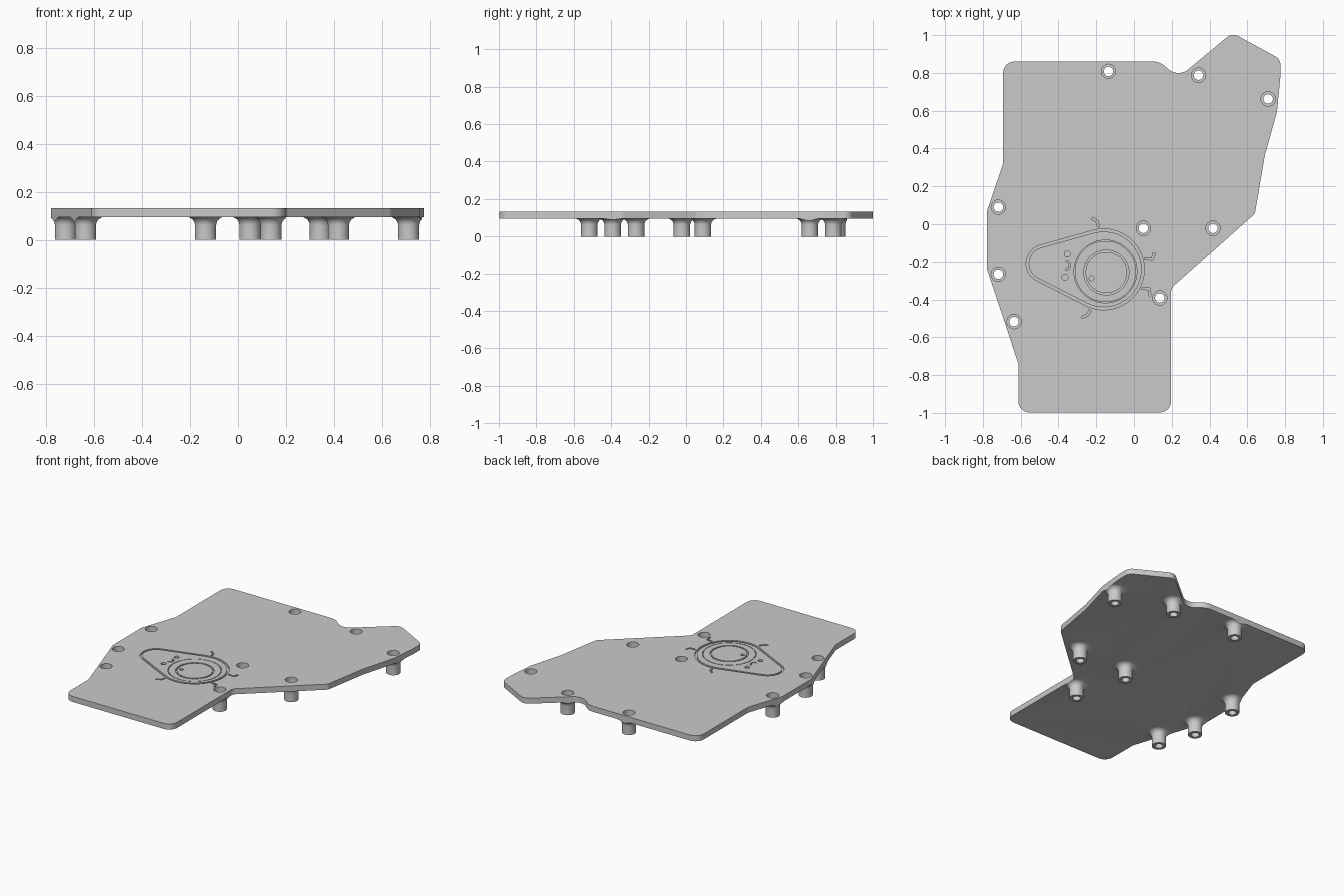
import bpy, bmesh
from math import cos, sin, pi, tan, radians, acos
from mathutils import Vector

if "Cube" in bpy.data.objects:
    bpy.data.objects.remove(bpy.data.objects["Cube"], do_unlink=True)

TOP, UNDER = 0.133, 0.095
grey = bpy.data.materials.new("plain_grey")
grey.use_nodes = True
grey.diffuse_color = (0.59, 0.59, 0.59, 1)
grey.node_tree.nodes["Principled BSDF"].inputs["Base Color"].default_value = grey.diffuse_color


def make_object(name, bm):
    bmesh.ops.recalc_face_normals(bm, faces=bm.faces)
    mesh = bpy.data.meshes.new(name)
    bm.to_mesh(mesh)
    bm.free()
    mesh.materials.append(grey)
    ob = bpy.data.objects.new(name, mesh)
    bpy.context.collection.objects.link(ob)
    return ob


def combine(target, tool, operation):
    mod = target.modifiers.new("cut", 'BOOLEAN')
    mod.object, mod.operation, mod.solver = tool, operation, 'MANIFOLD'
    bpy.context.view_layer.objects.active = target
    bpy.ops.object.modifier_apply(modifier=mod.name)
    bpy.data.objects.remove(tool, do_unlink=True)


def loft(bm, loops, closed=False):
    # Skin between equal loops of points, capped unless it closes on itself
    rows = [[bm.verts.new(p) for p in loop] for loop in loops]
    size = len(rows[0])
    for a, b in zip(rows, rows[1:] + rows[:1] if closed else rows[1:]):
        for k in range(size):
            m = (k + 1) % size
            bm.faces.new((a[k], a[m], b[m], b[k]))
    if not closed:
        bm.faces.new(rows[0])
        bm.faces.new(rows[-1])


def rounded(corners, steps=8):
    # Replace each corner that has a radius by a tangent arc
    out = []
    for i, (x, y, r) in enumerate(corners):
        p = Vector((x, y))
        if not r:
            out.append(p)
            continue
        a = (Vector(corners[i - 1][:2]) - p).normalized()
        b = (Vector(corners[(i + 1) % len(corners)][:2]) - p).normalized()
        half = a.angle(b) / 2
        centre = p + (a + b).normalized() * r / sin(half)
        s = (p + a * r / tan(half) - centre).normalized()
        e = (p + b * r / tan(half) - centre).normalized()
        out += [centre + s.slerp(e, k / steps).normalized() * r for k in range(steps + 1)]
    return out


def prism(name, points, z0, z1):
    bm = bmesh.new()
    loft(bm, [[(p.x, p.y, z) for p in points] for z in (z0, z1)])
    return make_object(name, bm)


def lathe(bm, profile, x, y, sides=32):
    # Closed solid of revolution from (radius, height) pairs
    angles = [2 * pi * k / sides for k in range(sides)]
    loft(bm, [[(x + r * cos(a), y + r * sin(a), z) for a in angles] for r, z in profile])


def groove(bm, points, width, closed=False, depth=0.012):
    # Strip-shaped cutter that follows a path
    n, loops = len(points), []
    low, high = TOP - depth, TOP + 0.02
    for i, p in enumerate(points):
        before = points[i - 1] if closed or i else p
        after = points[(i + 1) % n] if closed or i < n - 1 else p
        t = (after - before).normalized()
        side = Vector((-t.y, t.x)) * width / 2
        a, b = p - side, p + side
        loops.append([(a.x, a.y, low), (b.x, b.y, low), (b.x, b.y, high), (a.x, a.y, high)])
    loft(bm, loops, closed)


# Plate outline: x, y, corner radius
outline = rounded([
    (-0.693, 0.86, 0.06), (0.135, 0.86, 0.09), (0.235, 0.775, 0.08), (0.52, 1.012, 0.055),
    (0.775, 0.873, 0.05), (0.775, 0.78, 0), (0.757, 0.595, 0), (0.692, 0.36, 0),
    (0.64, 0.055, 0.04), (0.197, -0.34, 0.04), (0.197, -0.998, 0.06), (-0.612, -0.998, 0.06),
    (-0.612, -0.74, 0), (-0.778, -0.24, 0.03), (-0.778, 0.07, 0.03), (-0.693, 0.32, 0)])
plate = prism("base_plate", outline, UNDER, TOP)

# Posts with flared tops, trimmed to the plate outline
spots = [(-0.135, 0.808), (0.342, 0.788), (0.71, 0.662), (-0.718, 0.09), (-0.718, -0.267),
         (-0.635, -0.517), (0.05, -0.022), (0.418, -0.022), (0.137, -0.392)]
flare = 0.035
profile = [(0.044, 0)] + [(0.044 + flare * (1 - cos(a)), UNDER - flare + flare * sin(a))
                          for a in [k * pi / 12 for k in range(7)]] + [(0.044 + flare, UNDER + 0.01)]
bm = bmesh.new()
for x, y in spots:
    lathe(bm, profile, x, y)
posts = make_object("posts", bm)
combine(posts, prism("trim", outline, -0.1, 0.2), 'INTERSECT')
combine(plate, posts, 'UNION')

# Stepped screw holes
bm = bmesh.new()
for x, y in spots:
    lathe(bm, [(0.025, -0.05), (0.025, 0.08), (0.038, 0.08), (0.038, 0.2)], x, y)
combine(plate, make_object("hole_cutter", bm), 'DIFFERENCE')

# Engraved pear-shaped fruit figure, drawn along its own axis
body = Vector((-0.16, -0.24))
axis = Vector((-0.995, 0.1))
cross = Vector((-0.1, -0.995))


def at(u, v):
    return body + axis * u + cross * v


def arc(u, v, r, start, end, steps=32):
    return [at(u + r * cos(a), v + r * sin(a))
            for a in [start + (end - start) * k / steps for k in range(steps + 1)]]


def ring(bm, u, v, r, width):
    groove(bm, arc(u, v, r, 0, 2 * pi)[:-1], width, closed=True)


def dot(bm, u, v, r):
    lathe(bm, [(r, TOP - 0.012), (r, TOP + 0.02)], *at(u, v), 16)


bm = bmesh.new()
big, small, length = 0.208, 0.095, 0.311
lean = acos((big - small) / length)
groove(bm, arc(0, 0, big, lean, 2 * pi - lean) + arc(length, 0, small, -lean, lean), 0.014, closed=True)
ring(bm, -0.015, 0.015, 0.115, 0.01)
ring(bm, -0.01, 0.01, 0.165, 0.004)
groove(bm, arc(0.205, 0, 0.024, radians(100), radians(260), 10), 0.008)
dot(bm, 0.06, 0.055, 0.013)
for s in (-1, 1):
    # Eyes, arms and legs
    dot(bm, 0.2, s * 0.063, 0.016)
    groove(bm, [at(0.05, s * 0.222), at(0.062, s * 0.25), at(0.09, s * 0.265)], 0.012)
    groove(bm, [at(-0.21, s * 0.08), at(-0.25, s * 0.08), at(-0.258, s * 0.115)], 0.012)
combine(plate, make_object("engraving_cutter", bm), 'DIFFERENCE')

# Smooth rounded surfaces, sharp rims
bpy.ops.object.select_all(action='DESELECT')
plate.select_set(True)
bpy.context.view_layer.objects.active = plate
bpy.ops.object.shade_smooth_by_angle(angle=radians(17))
